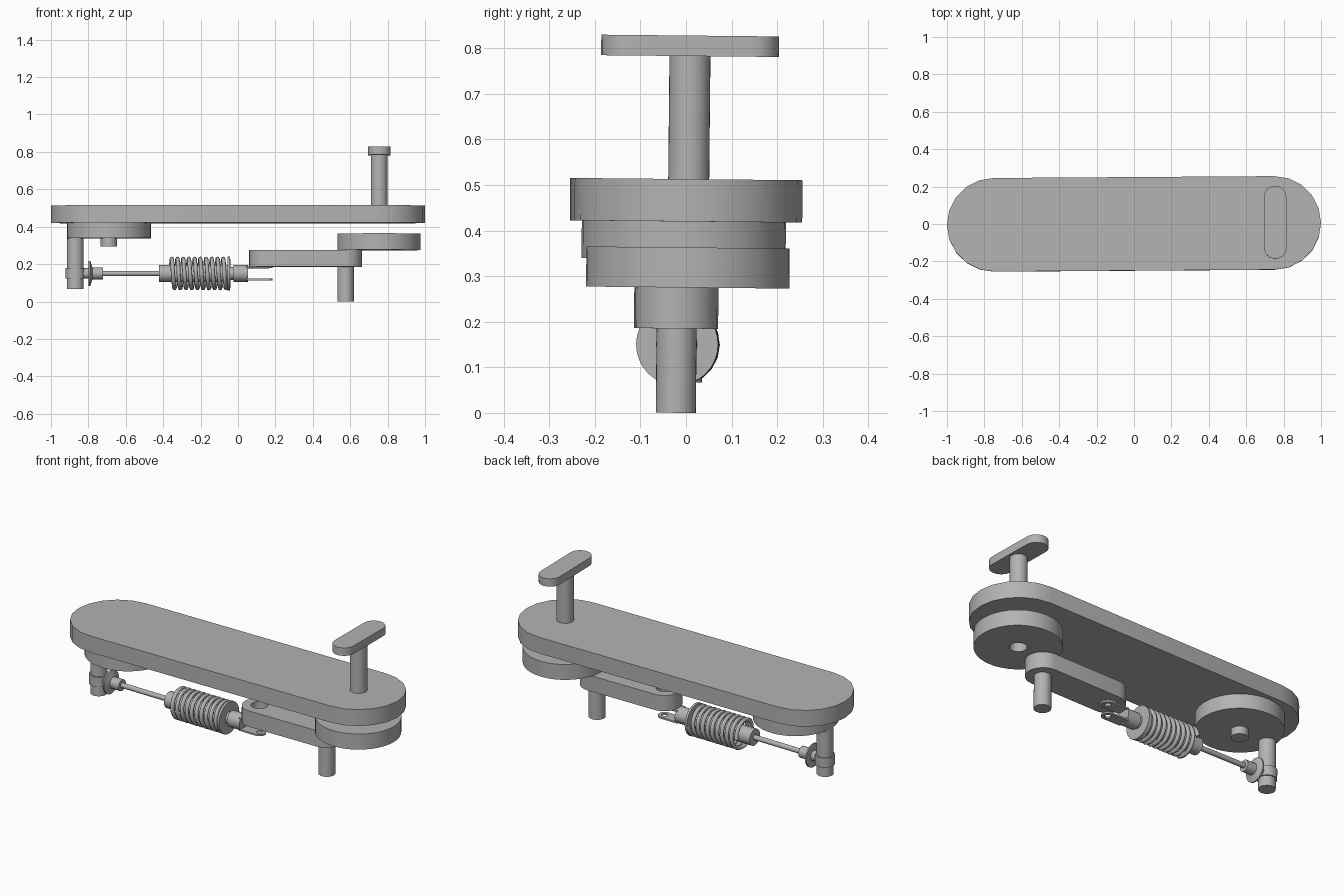
import bpy, bmesh, math
from mathutils import Matrix, Vector

cube = bpy.data.objects.get("Cube")
if cube:
    bpy.data.objects.remove(cube, do_unlink=True)

grey = bpy.data.materials.new("plain grey")
grey.use_nodes = True
colour = (0.45, 0.45, 0.45, 1)
grey.diffuse_color = colour
grey.node_tree.nodes["Principled BSDF"].inputs["Base Color"].default_value = colour

# The whole assembly leans by a hair about its middle
PIVOT = Matrix.Translation((0, 0, 0.42))
LEAN = PIVOT @ Matrix.Rotation(0.0067, 4, 'Z') @ Matrix.Rotation(-0.01, 4, 'X') @ PIVOT.inverted()
# Frame of the damper: its axis runs along x from the left post
DAMPER = LEAN @ Matrix.Translation((-0.87, 0, 0.15)) @ Matrix.Rotation(-0.02, 4, 'Z')


def finish(name, bm, frame):
    bmesh.ops.recalc_face_normals(bm, faces=bm.faces)
    mesh = bpy.data.meshes.new(name)
    bm.to_mesh(mesh)
    bm.free()
    mesh.materials.append(grey)
    ob = bpy.data.objects.new(name, mesh)
    bpy.context.collection.objects.link(ob)
    ob.matrix_world = frame
    bpy.ops.object.select_all(action='DESELECT')
    ob.select_set(True)
    bpy.context.view_layer.objects.active = ob
    bpy.ops.object.shade_smooth_by_angle(angle=math.radians(35))
    return ob


def arc(cx, cy, r, start, end, steps):
    return [(cx + r * math.cos(a), cy + r * math.sin(a))
            for a in (start + (end - start) * i / steps for i in range(steps + 1))]


def circle(x, y, r, n=32):
    return arc(x, y, r, 0, math.tau, n)[:-1]


def slot(x0, x1, y, r, n=12):
    """Outline with two round ends, long along x."""
    h = math.pi / 2
    return arc(x1, y, r, -h, h, n) + arc(x0, y, r, h, 3 * h, n)


def plate(name, outline, z0, z1, holes=(), frame=LEAN):
    """Flat outline with optional holes, given thickness."""
    bm = bmesh.new()
    edges = []
    for loop in (outline, *holes):
        vs = [bm.verts.new((x, y, z0)) for x, y in loop]
        edges += [bm.edges.new((v, vs[i - 1])) for i, v in enumerate(vs)]
    if holes:
        bmesh.ops.triangle_fill(bm, edges=edges, use_beauty=True, use_dissolve=False)
    else:
        bm.faces.new(vs)
    top = bmesh.ops.extrude_face_region(bm, geom=bm.faces[:], use_keep_orig=True)
    verts = [g for g in top["geom"] if isinstance(g, bmesh.types.BMVert)]
    bmesh.ops.translate(bm, verts=verts, vec=(0, 0, z1 - z0))
    return finish(name, bm, frame)


def lathe(name, profile, frame, n=32):
    """Turn (x, radius) points about the x axis."""
    bm = bmesh.new()
    vs = [bm.verts.new((x, 0, r)) for x, r in profile]
    edges = [bm.edges.new(pair) for pair in zip(vs, vs[1:])]
    bmesh.ops.spin(bm, geom=vs + edges, axis=(1, 0, 0), cent=(0, 0, 0),
                   angle=math.tau, steps=n, use_duplicate=False)
    bmesh.ops.remove_doubles(bm, verts=bm.verts, dist=0.0001)
    return finish(name, bm, frame)


# Deck with the upright grip
plate("deck", slot(-0.75, 0.75, 0, 0.25, 10), 0.42, 0.513)
plate("grip_post", circle(0.755, 0, 0.045), 0.51, 0.79)
grip = [(0.755 - y, x) for x, y in slot(-0.135, 0.135, 0, 0.06)]
plate("grip_bar", grip, 0.783, 0.828)

# Left disc with its pin and post
plate("left_disc", circle(-0.69, 0, 0.224, 40), 0.338, 0.42)
plate("left_disc_pin", circle(-0.69, 0, 0.044), 0.295, 0.34)
plate("left_post", circle(-0.87, 0, 0.044), 0.067, 0.345)
plate("post_collar", circle(-0.87, 0, 0.051), 0.123, 0.178)

# Right disc, swing arm and its post
plate("right_disc", circle(0.754, 0, 0.223, 40), 0.275, 0.363,
      [circle(0.754, 0, 0.044)])
plate("swing_arm", slot(0.15, 0.572, -0.022, 0.091), 0.185, 0.275,
      [circle(0.15, -0.022, 0.044)])
plate("arm_post", circle(0.575, -0.022, 0.044), 0, 0.187)

# Damper: rod with flange, body, end cap and neck, measured from the left post
lathe("damper_rod", [(0.04, 0), (0.04, 0.028), (0.072, 0.028), (0.072, 0.066),
                     (0.08, 0.066), (0.092, 0.032), (0.148, 0.032), (0.148, 0.014),
                     (0.46, 0.014), (0.46, 0)], DAMPER)
lathe("damper_body", [(0.447, 0), (0.447, 0.046), (0.815, 0.046), (0.815, 0.09),
                      (0.828, 0.09), (0.828, 0.034), (0.845, 0.034), (0.845, 0.045),
                      (0.924, 0.045), (0.924, 0)], DAMPER)

# Coil spring around the body
turns, steps = 10, 20
curve = bpy.data.curves.new("spring", 'CURVE')
curve.dimensions = '3D'
curve.bevel_depth = 0.011
curve.bevel_resolution = 2
curve.use_fill_caps = True
path = curve.splines.new('POLY')
path.points.add(turns * steps)
for i, p in enumerate(path.points):
    a = math.tau * i / steps
    p.co = (0.508 + 0.306 * i / (turns * steps), 0.079 * math.cos(a), 0.079 * math.sin(a), 1)
    path.use_smooth = True
curve.materials.append(grey)
spring = bpy.data.objects.new("spring", curve)
bpy.context.collection.objects.link(spring)
spring.matrix_world = DAMPER

# Fork: two drilled tabs with one round end each
h = math.pi / 2
tab = [(0.915, -0.034)] + arc(1.021, 0, 0.034, -h, h, 12) + [(0.915, 0.034)]
for name, z in (("fork_tab_upper", 0.028), ("fork_tab_lower", -0.037)):
    plate(name, tab, z, z + 0.009, [circle(1.021, 0, 0.016, 20)], DAMPER)
